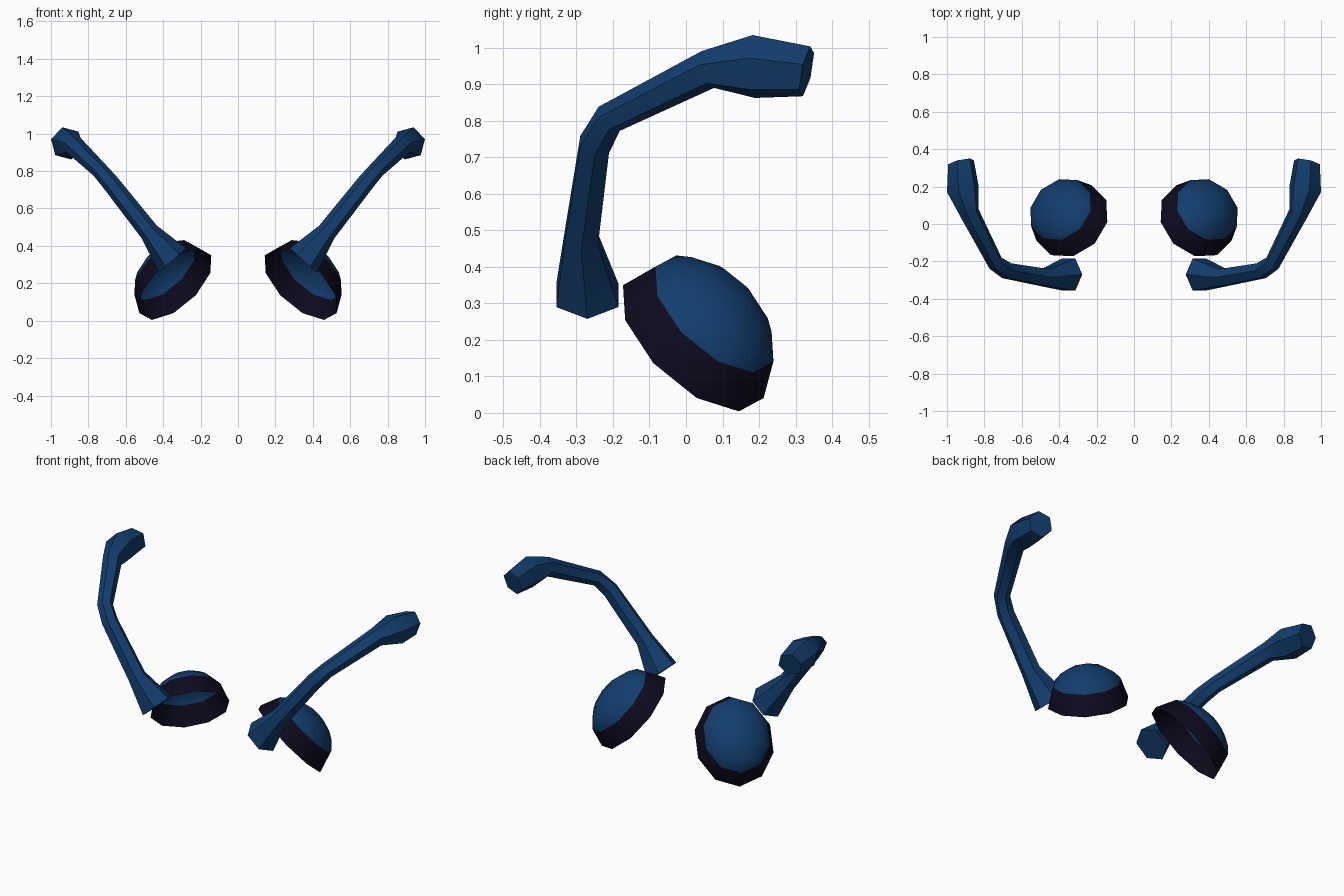
import bpy, bmesh
from math import sin, cos, radians, tau
from mathutils import Vector

cube = bpy.data.objects.get("Cube")
if cube:
    bpy.data.objects.remove(cube, do_unlink=True)


def material(name, color):
    m = bpy.data.materials.new(name)
    m.use_nodes = True
    m.diffuse_color = color
    m.node_tree.nodes["Principled BSDF"].inputs["Base Color"].default_value = color
    return m


BLUE = material("deep blue", (0.006, 0.047, 0.155, 1))
DARK = material("near black navy", (0.004, 0.003, 0.013, 1))


def ring(center, axis_a, axis_b, sides, phase):
    """Points of an ellipse spanned by two axis vectors."""
    angles = [phase + tau * i / sides for i in range(sides)]
    return [center + axis_a * cos(a) + axis_b * sin(a) for a in angles]


def loft(name, rings, mats, capped, mat_rule):
    """Skin a list of rings, then mirror the part to the other side."""
    bm = bmesh.new()
    rows = [[bm.verts.new(p) for p in r] for r in rings]
    n = len(rows[0])
    for k, (low, high) in enumerate(zip(rows, rows[1:])):
        for i in range(n):
            j = (i + 1) % n
            face = bm.faces.new((low[i], low[j], high[j], high[i]))
            face.material_index = mat_rule(k)
    if capped:
        bm.faces.new(rows[0][::-1])
        bm.faces.new(rows[-1])
    bmesh.ops.remove_doubles(bm, verts=bm.verts, dist=0.0005)
    if capped:
        bmesh.ops.recalc_face_normals(bm, faces=bm.faces)
    mesh = bpy.data.meshes.new(name)
    bm.to_mesh(mesh)
    bm.free()
    for m in mats:
        mesh.materials.append(m)
    ob = bpy.data.objects.new(name, mesh)
    bpy.context.collection.objects.link(ob)
    ob.modifiers.new("Mirror", 'MIRROR').use_axis[0] = True
    bpy.ops.object.select_all(action='DESELECT')
    ob.select_set(True)
    bpy.context.view_layer.objects.active = ob
    bpy.ops.object.shade_smooth_by_angle(angle=radians(42))
    return ob


# Eyes: open oval domes with a dark band around the rim
center = Vector((0.335, 0.02, 0.195))
normal = Vector((0.52, 0.52, 0.68)).normalized()
across = Vector((1, -1, 0)).normalized()
slope = normal.cross(across)
eye_rings = []
for lat in (0, 33, 48, 62, 76, 90):
    s, h = cos(radians(lat)), sin(radians(lat))
    eye_rings.append(ring(center + normal * 0.205 * h,
                          across * 0.22 * s, slope * 0.26 * s, 10, radians(18)))
loft("eyes", eye_rings, [DARK, BLUE], False, lambda k: 0 if k == 0 else 1)

# Antennae: six-sided stalks with a flared foot and a bulb at the tip
stalk = [  # x, y, z, radius
    (0.35, -0.27, 0.322, 0.098),
    (0.475, -0.287, 0.475, 0.053),
    (0.68, -0.25, 0.735, 0.047),
    (0.74, -0.21, 0.805, 0.044),
    (0.88, 0.06, 0.94, 0.054),
    (0.915, 0.185, 0.948, 0.089),
    (0.925, 0.33, 0.935, 0.072),
]
points = [Vector(p[:3]) for p in stalk]
steps = [(b - a).normalized() for a, b in zip(points, points[1:])]
tangents = [Vector((0.66, 0, 0.75)).normalized()]
tangents += [(a + b).normalized() for a, b in zip(steps, steps[1:])]
tangents.append(Vector((0.2, 0.95, -0.2)).normalized())
side = Vector((0, 1, 0))
last = tangents[0]
stalk_rings = []
for p, t, spec in zip(points, tangents, stalk):
    side = last.rotation_difference(t) @ side
    last = t
    r = spec[3]
    stalk_rings.append(ring(p, side * r, t.cross(side) * r, 6, radians(30)))
loft("antennae", stalk_rings, [BLUE], True, lambda k: 0)
